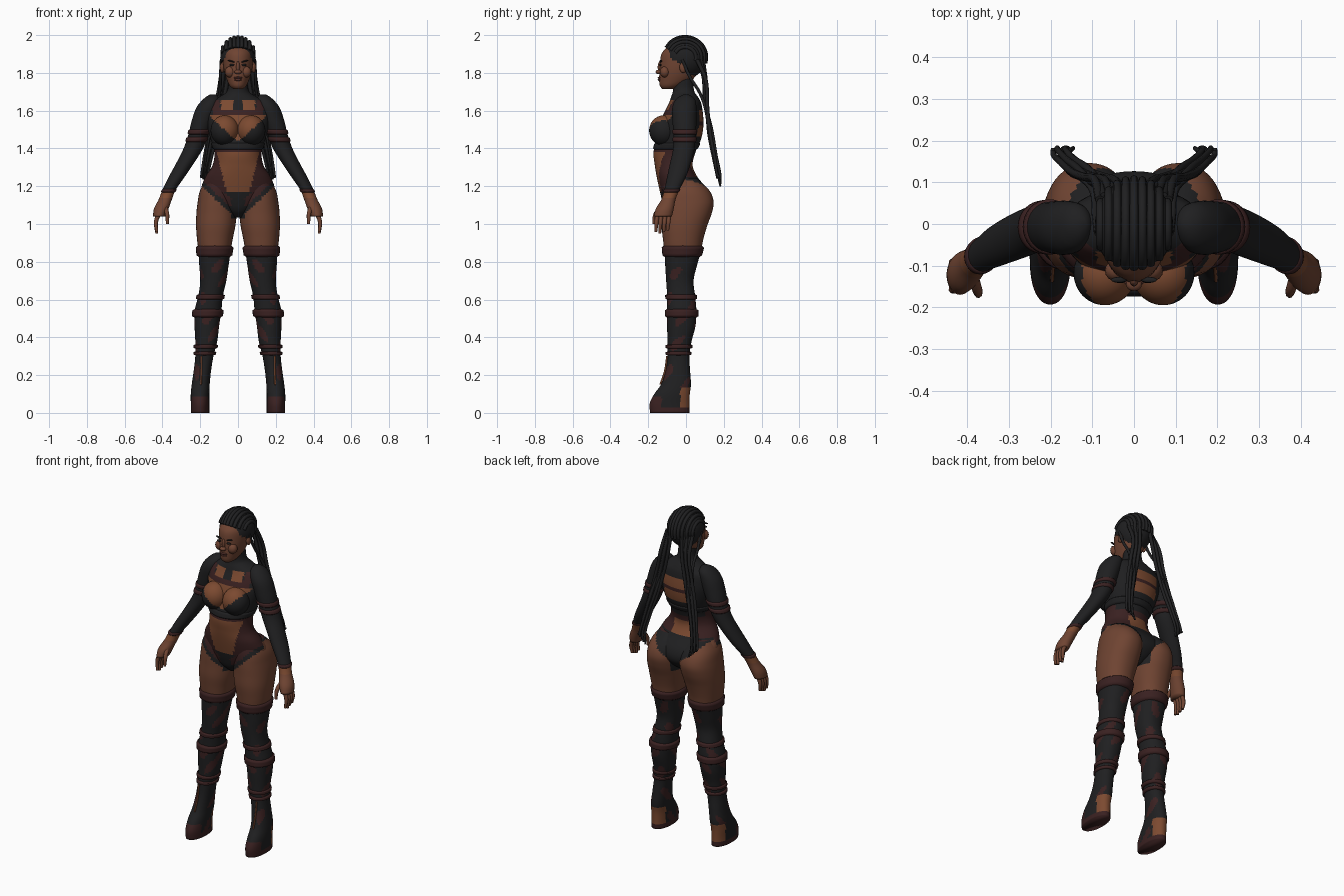
import bpy, bmesh, math
from math import sin, cos, pi, radians
from mathutils import Vector, Matrix

cube = bpy.data.objects.get("Cube")
if cube:
    bpy.data.objects.remove(cube, do_unlink=True)

# Palette
SKIN, ORANGE, RED, BLACK, LIP = range(5)
MATS = []
for label, rgb in (("brown skin", (.16, .058, .032)), ("warm amber", (.2, .068, .03)),
                   ("oxblood leather", (.042, .015, .015)), ("black cloth", (.014, .014, .015)),
                   ("dark lip", (.085, .028, .022))):
    m = bpy.data.materials.new(label)
    m.use_nodes = True
    m.diffuse_color = (*rgb, 1)
    bsdf = m.node_tree.nodes["Principled BSDF"]
    bsdf.inputs["Base Color"].default_value = (*rgb, 1)
    bsdf.inputs["Roughness"].default_value = .7
    MATS.append(m)


def finish(name, bm, colour):
    """Turn a bmesh into an object; colour is an index or a rule on face centres."""
    bmesh.ops.recalc_face_normals(bm, faces=bm.faces)
    for f in bm.faces:
        f.smooth = True
        f.material_index = colour(f.calc_center_median()) if callable(colour) else colour
    me = bpy.data.meshes.new(name)
    bm.to_mesh(me)
    bm.free()
    for m in MATS:
        me.materials.append(m)
    ob = bpy.data.objects.new(name, me)
    bpy.context.collection.objects.link(ob)
    return ob


def section(keys, z):
    """Smoothly interpolate (x0, x1, y0, y1) at height z; keys run upward."""
    i = 0
    while i < len(keys) - 2 and z > keys[i + 1][0]:
        i += 1
    a, b = keys[i], keys[i + 1]
    p, q = keys[max(i - 1, 0)], keys[min(i + 2, len(keys) - 1)]
    h = b[0] - a[0]
    t = min(max((z - a[0]) / h, 0), 1)
    out = []
    for k in range(1, 5):
        ma = (b[k] - p[k]) / (b[0] - p[0]) * h
        mb = (q[k] - a[k]) / (q[0] - a[0]) * h
        out.append((2*t**3 - 3*t**2 + 1) * a[k] + (t**3 - 2*t**2 + t) * ma
                   + (3*t**2 - 2*t**3) * b[k] + (t**3 - t**2) * mb)
    return out


def loft(name, keys, colour, steps, n=48, side=1, z0=None, z1=None, swell=0, power=2):
    """Stack of oval sections; swell pushes a short piece out as a rounded band."""
    z0 = keys[0][0] if z0 is None else z0
    z1 = keys[-1][0] if z1 is None else z1
    bm, rings = bmesh.new(), []
    for i in range(steps + 1):
        t = i / steps
        z = z0 + (z1 - z0) * t
        x0, x1, y0, y1 = section(keys, z)
        g = swell * min(1, 2 * sin(pi * t))
        ring = []
        for j in range(n):
            c, s = cos(2*pi*j/n), sin(2*pi*j/n)
            c, s = (math.copysign(abs(v) ** (2 / power), v) for v in (c, s))
            ring.append(bm.verts.new((side * ((x0 + x1)/2 + ((x1 - x0)/2 + g) * c),
                                      (y0 + y1)/2 + ((y1 - y0)/2 + g) * s, z)))
        rings.append(ring)
    for a, b in zip(rings, rings[1:]):
        for j in range(n):
            k = (j + 1) % n
            bm.faces.new((a[j], a[k], b[k], b[j]))
    bm.faces.new(rings[0])
    bm.faces.new(rings[-1])
    return finish(name, bm, colour)


def ball(name, centre, radii, colour, n=24, keep=None, tilt=0):
    bm = bmesh.new()
    mat = Matrix.Translation(centre) @ Matrix.Rotation(tilt, 4, 'Y') @ Matrix.Diagonal((*radii, 1))
    bmesh.ops.create_uvsphere(bm, u_segments=n, v_segments=n // 2, radius=1, matrix=mat)
    if keep:
        drop = [f for f in bm.faces if not keep(f.calc_center_median())]
        bmesh.ops.delete(bm, geom=drop, context='FACES')
    return finish(name, bm, colour)


def tube(name, points, radius, colour, tip=.5):
    cu = bpy.data.curves.new(name, 'CURVE')
    cu.dimensions, cu.bevel_depth, cu.bevel_resolution, cu.use_fill_caps = '3D', radius, 2, True
    sp = cu.splines.new('BEZIER')
    sp.resolution_u = 6
    sp.bezier_points.add(len(points) - 1)
    for i, (bp, co) in enumerate(zip(sp.bezier_points, points)):
        bp.co = co
        bp.handle_left_type = bp.handle_right_type = 'AUTO'
        bp.radius = 1 - (1 - tip) * (i / (len(points) - 1)) ** 2
    ob = bpy.data.objects.new(name, cu)
    bpy.context.collection.objects.link(ob)
    me = bpy.data.meshes.new_from_object(ob.evaluated_get(bpy.context.evaluated_depsgraph_get()))
    bpy.data.objects.remove(ob, do_unlink=True)
    bm = bmesh.new()
    bm.from_mesh(me)
    bpy.data.meshes.remove(me)
    return finish(name, bm, colour)


# Colour rules for the costume
def suit(c):
    x, y, z = abs(c.x), c.y, c.z
    if z > 1.655 or (x < .035 and 1.03 < z < 1.16):
        return BLACK
    if y < -.02:
        d = z - (1.02 + .95 * x)
        if d < 0:
            return SKIN
        if z < 1.3 and d < .08:
            return BLACK if d < .03 else RED
        if z < 1.17:
            return BLACK
        if z < 1.38:
            return RED if x > .06 + .25 * (z - 1.17) else ORANGE
        if z < 1.44:
            return RED if z < 1.4 else BLACK
        if z < 1.575:
            return ORANGE if z > 1.43 + .95 * x else BLACK
        if z < 1.6:
            return RED if x < .13 else BLACK
        return ORANGE if .025 < x < .09 else RED if .095 < x < .145 else BLACK
    if z < 1.08 + .9 * x:
        return SKIN
    if z < 1.25 or 1.36 < z < 1.46:
        return BLACK
    if z < 1.36:
        return ORANGE if x < .06 and z < 1.33 else RED
    if z < 1.6 and x < .1:
        return RED if 1.52 < z < 1.54 else ORANGE
    return BLACK


def stocking(c):
    if c.z > .87:
        return suit(c) if c.z > 1 else SKIN
    if c.z < .025:
        return RED
    if c.z < .13 and c.y > -.045:
        return ORANGE if c.y > -.03 else BLACK
    if c.z < .09 and c.y < -.13:
        return RED
    patch = sin(abs(c.x) * 45 + c.z * 20) * sin(c.y * 40 - c.z * 33)
    return RED if patch > .5 else BLACK


def sleeve(c):
    if c.z < 1.175:
        return ORANGE if c.z > 1.14 else SKIN
    return BLACK


def torso_key(z, r, front, back):
    return (z, -r, r, front, back)


# Torso with collar
TORSO = [torso_key(*k) for k in (
    (1.035, .03, -.07, .04), (1.07, .09, -.105, .09), (1.12, .17, -.125, .125),
    (1.18, .195, -.14, .115), (1.25, .172, -.155, .06), (1.31, .135, -.165, .035),
    (1.38, .125, -.172, .05), (1.45, .145, -.155, .08), (1.52, .165, -.14, .092),
    (1.58, .175, -.12, .09), (1.64, .16, -.09, .08), (1.67, .105, -.08, .065),
    (1.7, .06, -.07, .045), (1.77, .05, -.07, .035))]
loft("torso", TORSO, suit, 110, 80)
loft("underbust_band", TORSO, BLACK, 6, z0=1.395, z1=1.43, swell=.006)

LEG = [(0, .152, .25, -.19, .018), (.05, .152, .25, -.192, .018), (.1, .152, .25, -.168, .02),
       (.15, .15, .245, -.132, .026), (.22, .143, .235, -.108, .022), (.3, .13, .226, -.098, .018),
       (.38, .11, .226, -.098, .03), (.46, .1, .23, -.1, .05), (.54, .088, .23, -.1, .055),
       (.62, .08, .21, -.1, .048), (.7, .062, .2, -.105, .04), (.78, .05, .205, -.11, .058),
       (.86, .038, .21, -.115, .08), (.92, .028, .217, -.122, .092), (.99, .014, .222, -.13, .112),
       (1.06, .006, .22, -.13, .137), (1.12, .004, .213, -.13, .146), (1.18, .01, .2, -.125, .122),
       (1.24, .04, .165, -.11, .06)]
ARM = [(1.04, .385, .45, -.17, -.075), (1.08, .368, .445, -.16, -.065), (1.13, .35, .42, -.13, -.055),
       (1.18, .33, .4, -.115, -.035), (1.25, .282, .366, -.1, 0), (1.32, .235, .328, -.085, .025),
       (1.4, .185, .288, -.068, .045), (1.47, .158, .264, -.066, .052), (1.55, .125, .244, -.072, .055),
       (1.62, .1, .218, -.072, .055), (1.665, .1, .18, -.05, .045), (1.685, .115, .15, -.015, .015)]

for s, side in ((1, "left"), (-1, "right")):
    def at(x, y, z):
        return Vector((s * x, y, z))

    ball(side + "_bust", at(.07, -.118, 1.495), (.075, .077, .08), suit, 48)

    # Legs, boots and straps
    loft(side + "_leg_and_boot", LEG, stocking, 130, 48, s, power=2.2)
    for z0, z1, g in ((.825, .885, .012), (.6, .628, .01), (.505, .55, .012), (.34, .362, .01), (.305, .325, .01)):
        loft(side + "_boot_strap", LEG, RED, 6, 32, s, z0, z1, g)
    tube(side + "_boot_lace", [at(.195, -.1, .3), at(.195, -.112, .22), at(.197, -.136, .15)], .005, ORANGE, 1)

    # Arms, armbands and hands
    loft(side + "_arm", ARM, sleeve, 60, 32, s)
    for z0, z1 in ((1.435, 1.46), (1.475, 1.5)):
        loft(side + "_armband", ARM, RED, 5, 32, s, z0, z1, .006)
    loft(side + "_wrist_cuff", ARM, RED, 5, 32, s, 1.168, 1.185, .004)
    for i in range(4):
        y = -.152 + .021 * i
        low = .95 + .008 * abs(i - 1)
        tube(side + "_finger", [at(.417, y, 1.06), at(.434, y - .004, 1.01), at(.43, y - .008, low)], .0125, SKIN, .6)
    tube(side + "_thumb", [at(.385, -.13, 1.09), at(.375, -.162, 1.05), at(.374, -.17, 1.0)], .013, SKIN, .6)

    # Facial features
    ball(side + "_ear", at(.083, -.015, 1.83), (.012, .02, .03), SKIN, 16)
    ball(side + "_eye", at(.033, -.136, 1.842), (.014, .006, .006), BLACK, 12)
    ball(side + "_brow", at(.036, -.134, 1.862), (.02, .007, .004), BLACK, 12, tilt=-s * .25)
    ball(side + "_cheek", at(.042, -.112, 1.805), (.028, .026, .03), SKIN, 16)

    # Long hanging braids
    for i in range(5):
        u = (i - 2) * .012
        v = .01 * (i % 2)
        tube(side + "_braid", [at(.035 + .012 * i, .09 - .008 * i, 1.87), at(.07 + u, .105 - v, 1.76),
             at(.092 + u, .112 - v, 1.64), at(.125 + u, .125 + v, 1.5), at(.158 + u * .8, .15 + v, 1.36),
             at(.175 + u * .8, .172 + v, 1.25), at(.17 + u, .182, 1.2 + .012 * i)], .0105, BLACK)
    tube(side + "_temple_braid", [at(.088, -.02, 1.87), at(.093, .02, 1.78), at(.098, .075, 1.69),
         at(.12, .105, 1.6), at(.15, .12, 1.47), at(.172, .145, 1.34), at(.18, .165, 1.24)], .0085, BLACK)

# Head
HEAD = [torso_key(*k) for k in (
    (1.715, .025, -.125, -.06), (1.73, .043, -.138, -.02), (1.76, .058, -.142, .03),
    (1.8, .071, -.141, .06), (1.85, .079, -.138, .085), (1.9, .079, -.13, .09),
    (1.93, .07, -.107, .08), (1.96, .05, -.07, .055), (1.975, .02, -.03, .02))]
loft("head", HEAD, SKIN, 40, 40)
ball("nose_bridge", (0, -.137, 1.83), (.01, .013, .032), SKIN, 16)
ball("nose_tip", (0, -.145, 1.805), (.019, .016, .012), SKIN, 16)
ball("upper_lip", (0, -.139, 1.774), (.024, .011, .006), LIP, 16)
ball("lower_lip", (0, -.139, 1.764), (.02, .011, .007), LIP, 16)

# Hair cap with rows of braids running front to back
CAP = Vector((0, -.005, 1.88))
R = Vector((.094, .113, .11))
ball("hair_cap", CAP, R, BLACK, 48, lambda c: c.z > 1.83 - .9 * (c.y + .02))
for i in range(9):
    f = (i - 4) * .215
    w = math.sqrt(1 - f * f)
    path = []
    for k in range(9):
        t = radians(28 + 21 * k)
        path.append(CAP + Vector((R.x * f, -R.y * w * cos(t), R.z * w * sin(t))))
    tube("scalp_braid", path, .0105, BLACK, .9)
